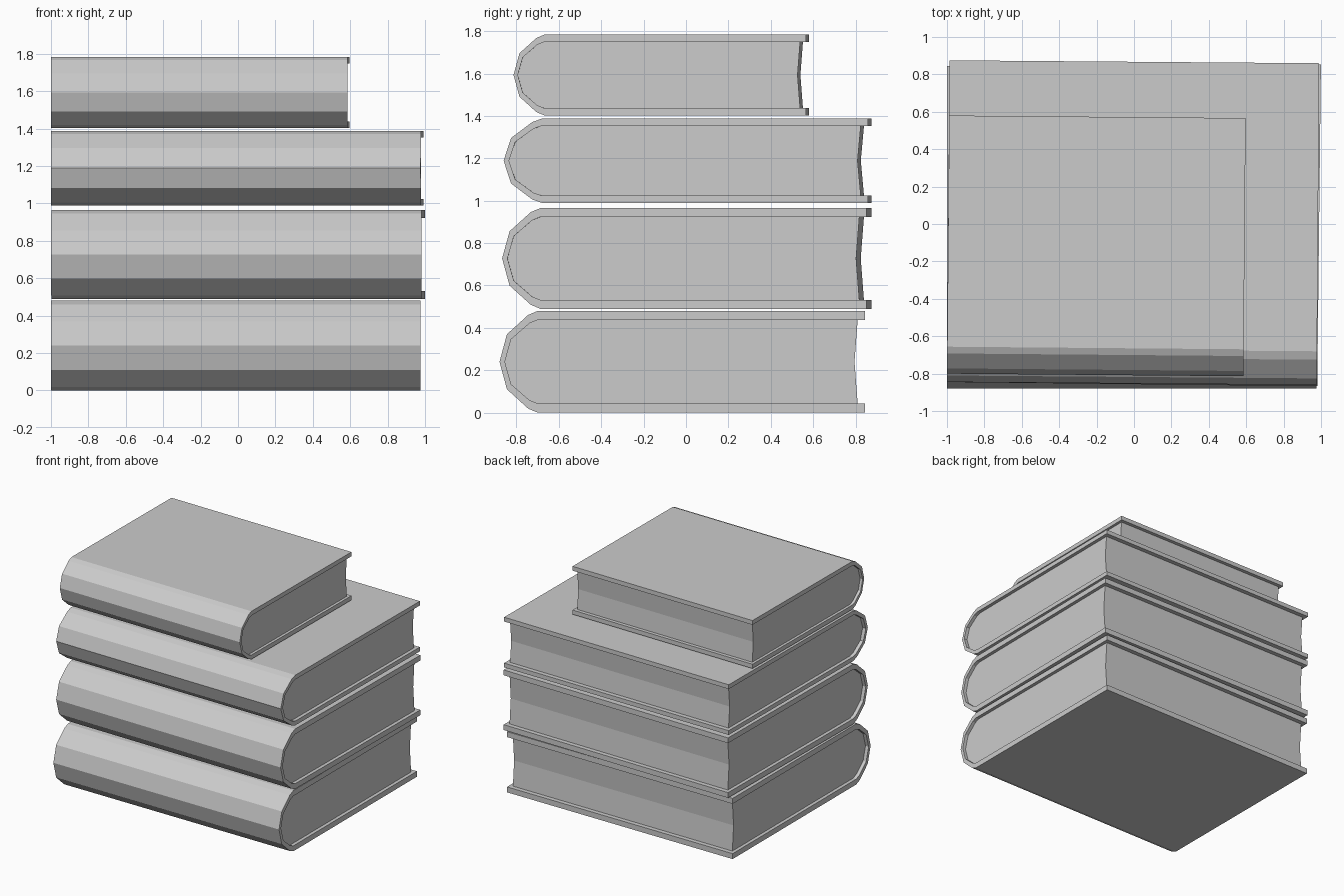
import bpy, bmesh, math

if "Cube" in bpy.data.objects:
    bpy.data.objects.remove(bpy.data.objects["Cube"])

# rounded spine, one half: (distance behind the spine peak, fraction of half thickness)
SPINE = [(0.18, 1.0), (0.135, 0.92), (0.035, 0.54), (0.0, 0.0)]


def half_to_full(half):
    return half + [(y, -z) for y, z in reversed(half[:-1])]


def make_object(name, bm, place):
    bmesh.ops.recalc_face_normals(bm, faces=bm.faces)
    mesh = bpy.data.meshes.new(name)
    bm.to_mesh(mesh)
    bm.free()
    obj = bpy.data.objects.new(name, mesh)
    bpy.context.collection.objects.link(obj)
    obj.location = place[0]
    obj.rotation_euler.z = math.radians(place[1])


def book(name, corner, z0, z1, width, depth, board, s, turn):
    h = (z1 - z0) / 2
    hi = h - board
    flat = 0.18 * s
    overhang = 0.035 * s
    inset = 0.027 * s
    outer = half_to_full([(depth, h)] + [(y * s, f * h) for y, f in SPINE])
    inner_half = [(flat + (y * s - flat) * 0.86, f * hi) for y, f in SPINE]
    inner = half_to_full([(depth, hi)] + inner_half)
    place = ((corner[0], corner[1], (z0 + z1) / 2), turn)

    # cover: boards and spine as one C-shaped shell
    bm = bmesh.new()
    rings = [[bm.verts.new((x, y, z)) for y, z in prof]
             for x in (0, width) for prof in (outer, inner)]
    lo, li, ro, ri = rings
    for a, b in ((lo, ro), (li, ri), (lo, li), (ro, ri)):
        for i in range(len(outer) - 1):
            bm.faces.new((a[i], a[i + 1], b[i + 1], b[i]))
    for i in (0, -1):
        bm.faces.new((lo[i], li[i], ri[i], ro[i]))
    make_object(name + "_cover", bm, place)

    # page block with a hollowed fore-edge
    edge = depth - overhang
    pages = half_to_full([(edge, hi)] + inner_half) + [(edge - 0.015 * s, 0)]
    bm = bmesh.new()
    face = bm.faces.new([bm.verts.new((inset, y, z)) for y, z in pages])
    ext = bmesh.ops.extrude_face_region(bm, geom=[face], use_keep_orig=True)
    moved = [v for v in ext["geom"] if isinstance(v, bmesh.types.BMVert)]
    bmesh.ops.translate(bm, vec=(width - 2 * inset, 0, 0), verts=moved)
    make_object(name + "_pages", bm, place)


# stack from bottom to top, upper books turned slightly
book("bottom_book", (-1, -0.88), 0.0, 0.48, 1.975, 1.725, 0.043, 1.0, 0)
book("second_book", (-1, -0.845), 0.49, 0.965, 1.98, 1.72, 0.042, 1.0, -0.65)
book("third_book", (-1, -0.845), 0.99, 1.387, 1.977, 1.72, 0.034, 1.0, -0.45)
book("top_book", (-1, -0.80), 1.403, 1.783, 1.585, 1.38, 0.034, 0.8, -0.5)
